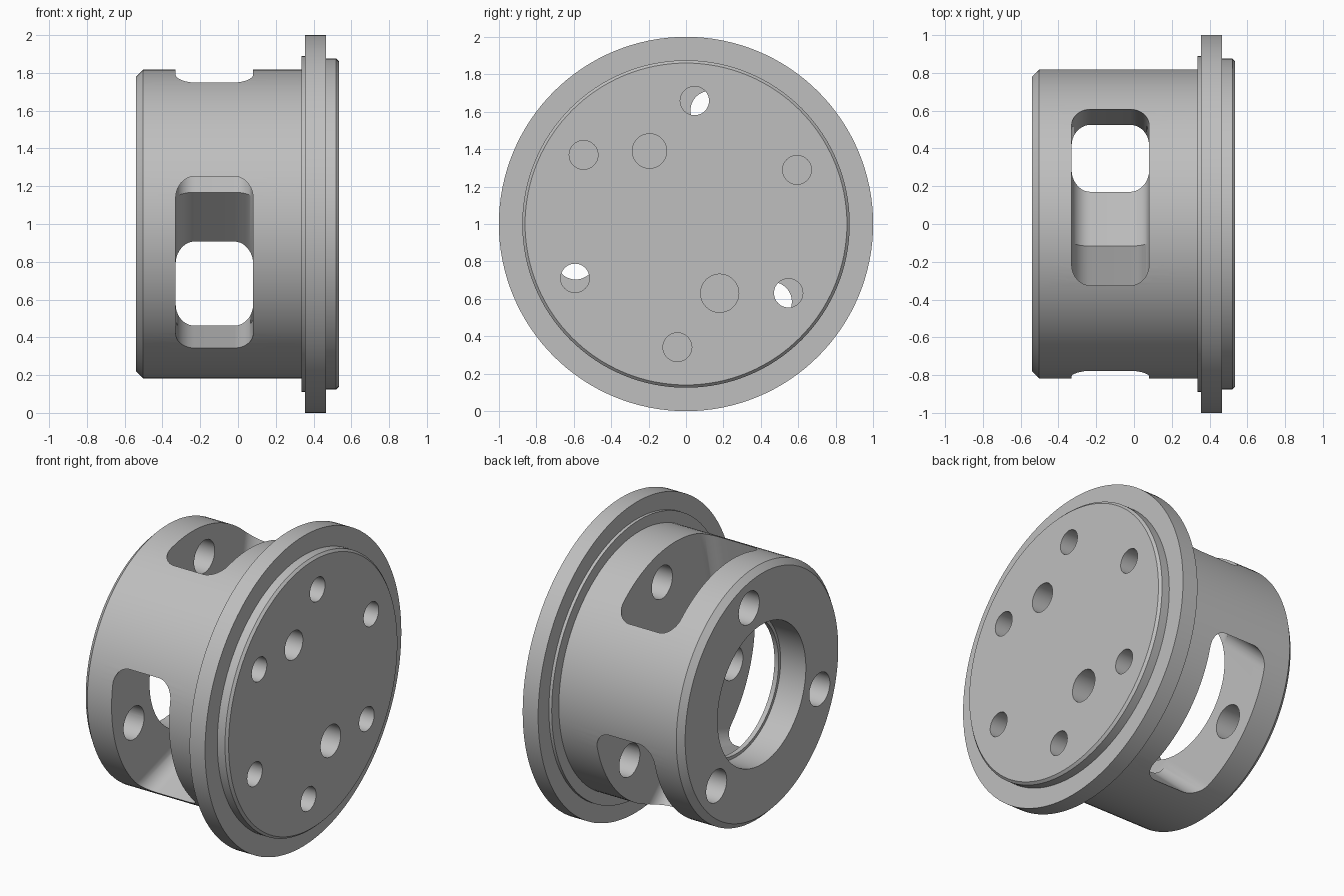
import bpy
import bmesh
from math import pi, cos, sin, radians
from mathutils import Matrix

cube = bpy.data.objects.get("Cube")
if cube:
    bpy.data.objects.remove(cube)

SEGMENTS = 128
AXIS_Z = 1.0

steel = bpy.data.materials.new("grey_metal")
steel.use_nodes = True
GREY = (0.52, 0.52, 0.52, 1)
steel.diffuse_color = GREY
steel.node_tree.nodes["Principled BSDF"].inputs["Base Color"].default_value = GREY


def finish(bm, name):
    bmesh.ops.recalc_face_normals(bm, faces=bm.faces)
    bmesh.ops.translate(bm, verts=bm.verts, vec=(0, 0, AXIS_Z))
    mesh = bpy.data.meshes.new(name)
    bm.to_mesh(mesh)
    bm.free()
    mesh.materials.append(steel)
    obj = bpy.data.objects.new(name, mesh)
    bpy.context.collection.objects.link(obj)
    return obj


def lathe(name, profile):
    """Solid of revolution about the x axis from (x, radius) points."""
    bm = bmesh.new()
    rings = []
    for x, r in profile:
        angles = [2 * pi * i / SEGMENTS for i in range(SEGMENTS)]
        rings.append([bm.verts.new((x, r * cos(a), r * sin(a))) for a in angles])
    for a, b in zip(rings, rings[1:]):
        for i in range(SEGMENTS):
            j = (i + 1) % SEGMENTS
            bm.faces.new((a[i], a[j], b[j], b[i]))
    bm.faces.new(rings[0])
    bm.faces.new(rings[-1])
    return finish(bm, name)


def drill(x0, x1, radius, y, z):
    """Cylindrical cutter parallel to the x axis."""
    bm = bmesh.new()
    place = Matrix.Translation(((x0 + x1) / 2, y, z)) @ Matrix.Rotation(pi / 2, 4, 'Y')
    bmesh.ops.create_cone(bm, cap_ends=True, segments=48, radius1=radius,
                          radius2=radius, depth=x1 - x0, matrix=place)
    return finish(bm, "drill")


def slot(angle, x0=-0.33, x1=0.08, half=0.477, corner=0.1):
    """Rounded rectangular cutter reaching outward from the axis."""
    bm = bmesh.new()
    centres = [(x1 - corner, half - corner), (x0 + corner, half - corner),
               (x0 + corner, corner - half), (x1 - corner, corner - half)]
    verts = []
    for quarter, (cx, cz) in enumerate(centres):
        for step in range(11):
            a = pi / 2 * (quarter + step / 10)
            verts.append(bm.verts.new((cx + corner * cos(a), -0.1, cz + corner * sin(a))))
    face = bm.faces.new(verts)
    out = bmesh.ops.extrude_face_region(bm, geom=[face])
    moved = [v for v in out["geom"] if isinstance(v, bmesh.types.BMVert)]
    bmesh.ops.translate(bm, verts=moved, vec=(0, 1.2, 0))
    bmesh.ops.rotate(bm, verts=bm.verts, cent=(0, 0, 0), matrix=Matrix.Rotation(angle, 3, 'X'))
    return finish(bm, "slot")


def cut(target, cutter):
    cutter.hide_render = True
    mod = target.modifiers.new("cut", 'BOOLEAN')
    mod.operation = 'DIFFERENCE'
    mod.solver = 'EXACT'
    mod.object = cutter
    bpy.context.view_layer.objects.active = target
    bpy.ops.object.modifier_apply(modifier=mod.name)
    bpy.data.objects.remove(cutter)


def polar(radius, degrees):
    a = radians(degrees)
    return radius * cos(a), radius * sin(a)


# Turned body: chamfered drum, shoulder, wide flange and chamfered end boss
housing = lathe("flanged_housing", [
    (-0.54, 0.78), (-0.503, 0.817), (0.335, 0.817), (0.335, 0.89), (0.355, 0.89),
    (0.355, 1.0), (0.465, 1.0), (0.465, 0.875), (0.52, 0.875), (0.535, 0.86)])

# Central bore with a small lip at its inner end
cut(housing, lathe("bore", [(-0.6, 0.45), (-0.36, 0.45), (-0.36, 0.43), (-0.2, 0.43)]))

# Three side windows, each with a long drilled hole and matching end holes
for turn in (0, 120, 240):
    cut(housing, slot(radians(77.75 + turn)))
    cut(housing, drill(-0.6, 0.3, 0.105, *polar(0.62, 78 + turn)))
    cut(housing, drill(0.29, 0.6, 0.077, *polar(0.66, 86 + turn)))
    cut(housing, drill(0.2, 0.6, 0.077, *polar(0.66, 26 + turn)))

# Two larger blind holes in the end boss
cut(housing, drill(0.2, 0.6, 0.092, -0.195, 0.39))
cut(housing, drill(0.2, 0.6, 0.102, 0.18, -0.37))

bpy.ops.object.select_all(action='DESELECT')
housing.select_set(True)
bpy.context.view_layer.objects.active = housing
bpy.ops.object.shade_smooth_by_angle(angle=radians(25))
